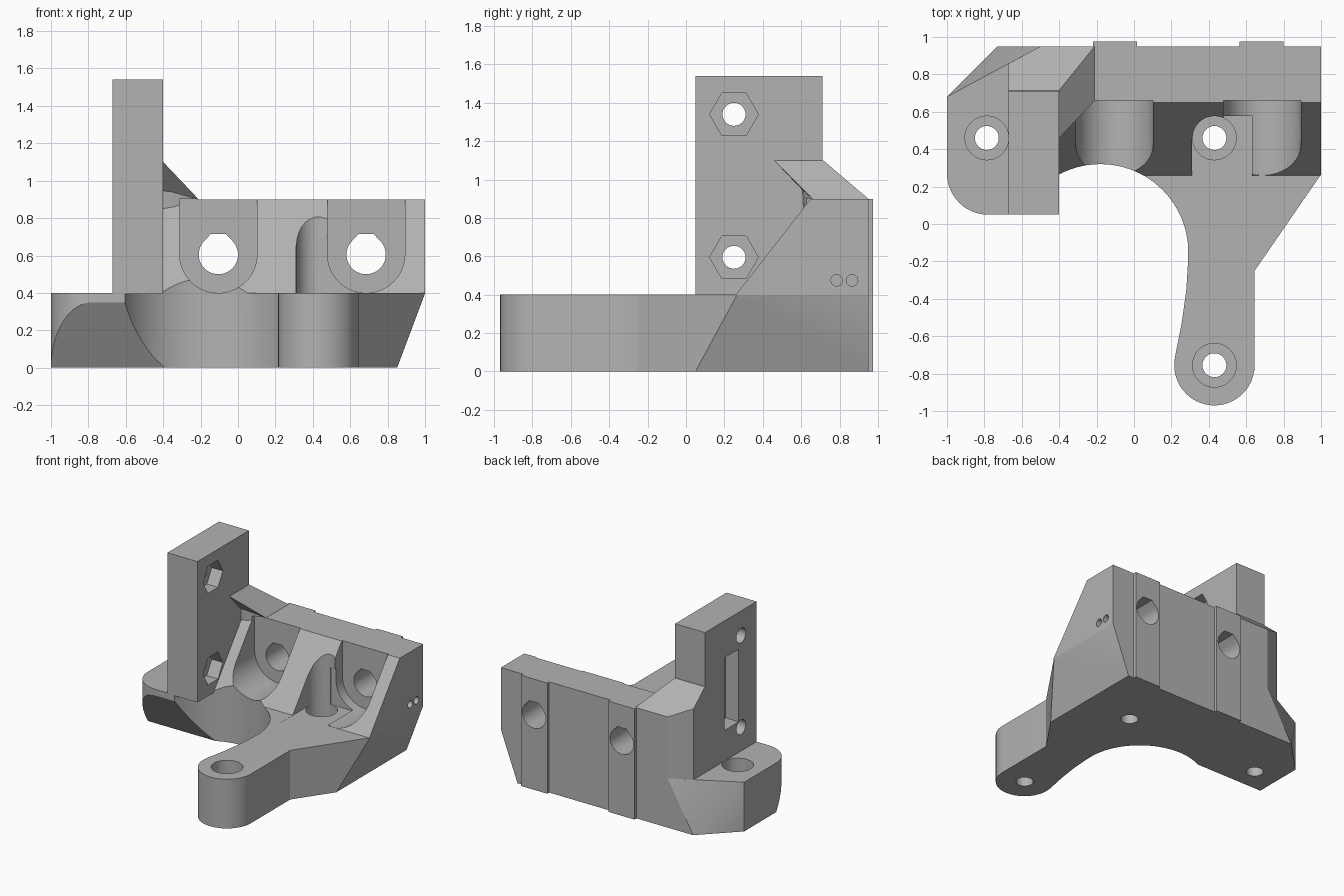
import bpy, bmesh
from math import sin, cos, radians
from mathutils import Vector

cube = bpy.data.objects.get("Cube")
if cube:
    bpy.data.objects.remove(cube)

grey = bpy.data.materials.new("plain grey")
grey.use_nodes = True
colour = (0.45, 0.45, 0.45, 1)
grey.diffuse_color = colour
grey.node_tree.nodes["Principled BSDF"].inputs["Base Color"].default_value = colour


def finish(name, bm):
    bmesh.ops.recalc_face_normals(bm, faces=bm.faces)
    mesh = bpy.data.meshes.new(name)
    bm.to_mesh(mesh)
    bm.free()
    mesh.materials.append(grey)
    ob = bpy.data.objects.new(name, mesh)
    bpy.context.collection.objects.link(ob)
    return ob


def prism(name, pts, axis, lo, hi):
    """Extrude a flat outline along an axis; outline is (y,z), (x,z) or (x,y)."""
    place = {"x": lambda a, b, h: (h, a, b),
             "y": lambda a, b, h: (a, h, b),
             "z": lambda a, b, h: (a, b, h)}[axis]
    bm = bmesh.new()
    face = bm.faces.new([bm.verts.new(place(a, b, lo)) for a, b in pts])
    new = bmesh.ops.extrude_face_region(bm, geom=[face])["geom"]
    shift = Vector(place(0, 0, hi - lo))
    bmesh.ops.translate(bm, vec=shift, verts=[v for v in new if isinstance(v, bmesh.types.BMVert)])
    return finish(name, bm)


def hull(name, pts):
    bm = bmesh.new()
    for p in pts:
        bm.verts.new(p)
    out = bmesh.ops.convex_hull(bm, input=bm.verts)
    loose = set(out["geom_interior"]) | set(out["geom_unused"])
    bmesh.ops.delete(bm, geom=[v for v in loose if isinstance(v, bmesh.types.BMVert)], context="VERTS")
    bmesh.ops.dissolve_limit(bm, angle_limit=0.002, verts=bm.verts, edges=bm.edges)
    return finish(name, bm)


def arc(cx, cy, r, start, end, n):
    angles = [radians(start + (end - start) * i / n) for i in range(n + 1)]
    return [(cx + r * cos(a), cy + r * sin(a)) for a in angles]


def ring(cx, cy, r, n=40):
    return arc(cx, cy, r, 0, 360, n)[:-1]


def rect(a0, b0, a1, b1):
    return [(a0, b0), (a1, b0), (a1, b1), (a0, b1)]


def combine(target, other, operation):
    mod = target.modifiers.new("join", "BOOLEAN")
    mod.operation = operation
    mod.solver = "EXACT"
    mod.object = other
    graph = bpy.context.evaluated_depsgraph_get()
    mesh = bpy.data.meshes.new_from_object(target.evaluated_get(graph))
    target.modifiers.clear()
    target.data = mesh
    bpy.data.objects.remove(other)


def add(other):
    combine(body, other, "UNION")


def cut(other):
    combine(body, other, "DIFFERENCE")


# Base plate with rounded arm
outline = [(-1, 0.5)] + arc(-0.78, 0.27, 0.22, 180, 270, 12)
outline += [(-0.18, 0.05), (0.2, -0.15), (0.289, -0.2), (0.28, -0.35), (0.255, -0.53), (0.225, -0.68)]
outline += arc(0.43, -0.755, 0.215, 172, 360, 24)
outline += [(0.645, -0.25), (1, 0.265), (1, 0.95), (-0.3, 0.95), (-0.3, 0.5)]
body = prism("mounting_bracket", outline, "z", 0, 0.4)

# Faceted rear corner of the base
corner = [(x, y, z) for x, y in ((-1, 0.45), (-0.25, 0.45), (-1, 0.68), (-0.25, 0.95)) for z in (0, 0.4)]
add(hull("rear_corner", corner + [(-0.73, 0.95, 0), (-0.5, 0.95, 0.4)]))

# Sloped back wall
add(prism("back_wall", [(0.26, 0.4), (0.65, 0.9), (0.95, 0.9), (0.95, 0.1), (0.26, 0.1)], "x", -0.4, 1))

# Undercut right side, undercut front left, and large round clearance
cut(prism("side_cutter", [(0.8135, -0.1), (1.031, 0.48), (1.3, 0.48), (1.3, -0.1)], "y", -0.1, 1.2))
cut(prism("front_cutter", [(0.333, -0.1), (-0.013, 0.45), (-0.3, 0.45), (-0.3, -0.1)], "x", -1.2, -0.36))
cut(prism("round_cutter", ring(-0.18, -0.15, 0.47, 96), "z", -0.1, 1.2))

# Upright plate, the mass behind it and the gusset
add(prism("upright_plate", rect(-0.67, 0.05, -0.4, 0.712), "z", 0.395, 1.54))
foot = [(-0.67, 0.6), (-0.67, 0.858), (-0.5, 0.95), (-0.21, 0.95), (-0.21, 0.66)]
add(hull("rear_mass", [(x, y, 0.35) for x, y in foot] + [
    (-0.67, 0.6, 1.1), (-0.67, 0.715, 1.1), (-0.67, 0.858, 0.977), (-0.5, 0.95, 0.9),
    (-0.21, 0.95, 0.9), (-0.21, 0.66, 0.9), (-0.4, 0.6, 1.1), (-0.4, 0.715, 1.1)]))
add(hull("gusset", [(x, y, 1.1) for x in (-0.4, -0.5) for y in (0.46, 0.71)] + [
    (-0.21, 0.94, 0.9), (-0.21, 0.66, 0.9), (-0.4, 0.65, 0.9), (-0.5, 0.65, 0.9), (-0.5, 0.9, 0.9)]))

# Raised locating pads on the back
for x0, x1 in ((-0.22, 0.015), (0.565, 0.8)):
    add(prism("back_pad", rect(x0, 0.9, x1, 0.975), "z", 0, 0.9))

# Round-bottomed wall pockets with flat-topped through holes
for x in (-0.105, 0.685):
    pocket = arc(x, 0.607, 0.207, 180, 360, 32) + [(x + 0.207, 0.902), (x - 0.207, 0.902)]
    cut(prism("pocket_cutter", pocket, "y", 0, 0.66))
    hole = arc(x, 0.605, 0.105, 135, 405, 30) + [(x + 0.04, 0.715), (x - 0.04, 0.715)]
    cut(prism("hole_cutter", hole, "y", 0.4, 1.2))

# Clearance round the middle screw
cut(prism("clearance_cutter", rect(0.31, 0.1, 0.55, 0.46), "z", 0.399, 1.2))
cut(prism("clearance_cutter", rect(0.43, 0.2, 0.63, 0.578), "z", 0.399, 0.7))

# Counterbored vertical screw holes
for x, y, top in ((0.43, 0.46, 1.2), (0.43, -0.755, 0.6), (-0.787, 0.46, 0.6)):
    cut(prism("counterbore_cutter", ring(x, y, 0.117), "z", 0.2, top))
    cut(prism("hole_cutter", ring(x, y, 0.064, 32), "z", -0.1, 0.3))

# Nut traps and holes through the upright plate
for z in (0.595, 1.34):
    cut(prism("nut_cutter", ring(0.25, z, 0.127, 6), "x", -0.5, -0.2))
    cut(prism("hole_cutter", ring(0.25, z, 0.06, 32), "x", -0.9, -0.45))

# Slot in the outer side of the upright plate
cut(prism("slot_cutter", rect(0.28, 0.65, 0.46, 1.24), "x", -0.9, -0.55))

# Two small side holes
for y in (0.785, 0.865):
    cut(prism("hole_cutter", ring(y, 0.475, 0.03, 20), "x", 0.9, 1.2))

body.data.materials.clear()
body.data.materials.append(grey)
bpy.ops.object.select_all(action="DESELECT")
body.select_set(True)
bpy.context.view_layer.objects.active = body
bpy.ops.object.shade_smooth_by_angle(angle=radians(25))
